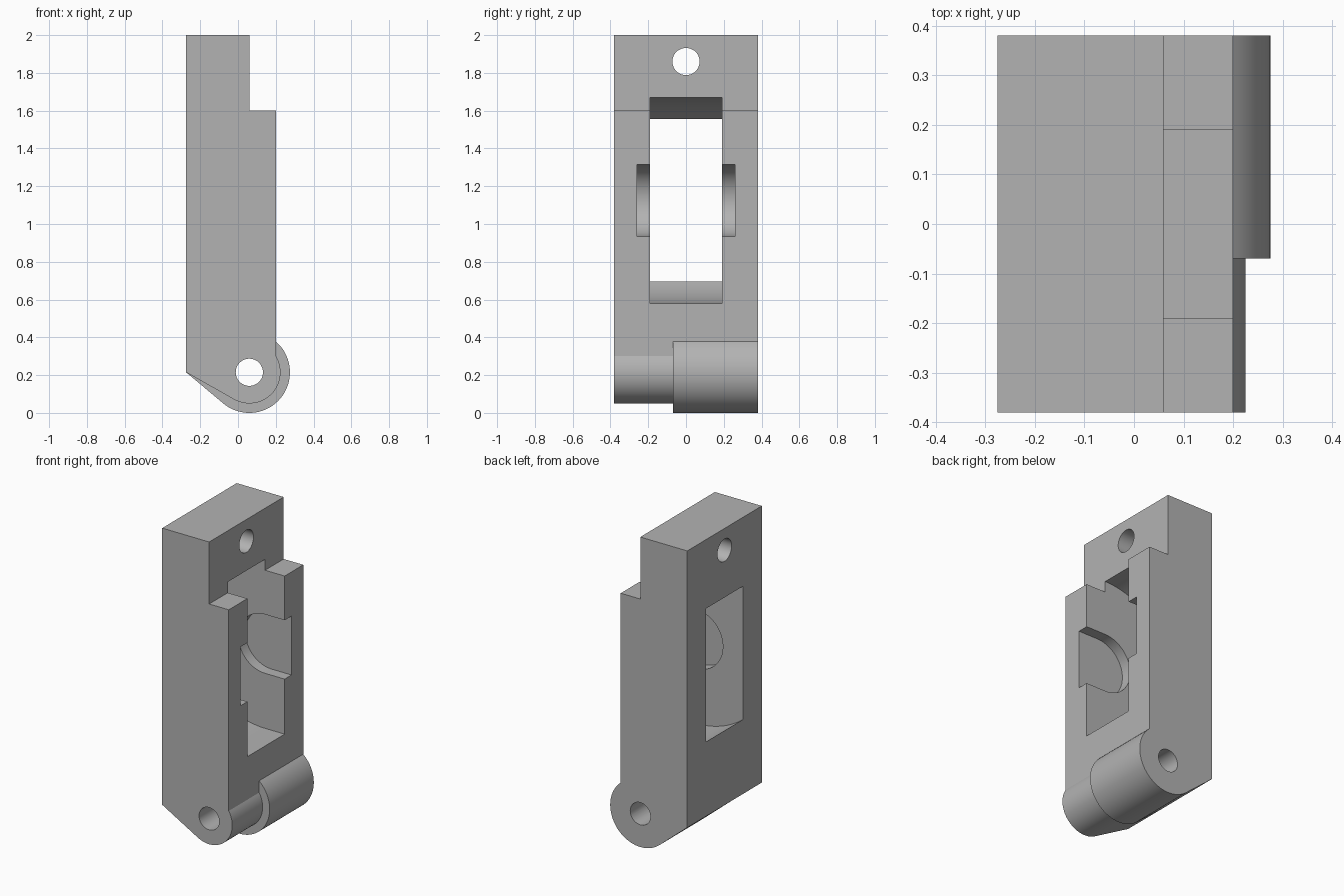
import bpy, bmesh
from math import acos, asin, cos, sin, pi, radians
from mathutils import Vector

cube = bpy.data.objects.get("Cube")
if cube:
    bpy.data.objects.remove(cube, do_unlink=True)

grey = bpy.data.materials.new("plain grey")
grey.use_nodes = True
grey.diffuse_color = (0.45, 0.45, 0.45, 1)
grey.node_tree.nodes["Principled BSDF"].inputs["Base Color"].default_value = grey.diffuse_color

# Main dimensions
BACK, STEP, FRONT = -0.275, 0.06, 0.2
HALF = 0.38
PIN_Z, WHEEL_Z = 0.215, 1.125


def arc(cx, cz, r, a0, a1, n=40):
    return [(cx + r * cos(a0 + (a1 - a0) * i / n), cz + r * sin(a0 + (a1 - a0) * i / n))
            for i in range(n + 1)]


def prism(name, profile, y0, y1):
    """Extrude an x-z profile along y."""
    bm = bmesh.new()
    face = bm.faces.new([bm.verts.new((x, y0, z)) for x, z in profile])
    new = bmesh.ops.extrude_face_region(bm, geom=[face])["geom"]
    verts = [v for v in new if isinstance(v, bmesh.types.BMVert)]
    bmesh.ops.translate(bm, verts=verts, vec=Vector((0, y1 - y0, 0)))
    bmesh.ops.recalc_face_normals(bm, faces=bm.faces)
    mesh = bpy.data.meshes.new(name)
    bm.to_mesh(mesh)
    bm.free()
    mesh.materials.append(grey)
    obj = bpy.data.objects.new(name, mesh)
    bpy.context.collection.objects.link(obj)
    return obj


def combine(target, other, operation):
    mod = target.modifiers.new(operation.lower(), "BOOLEAN")
    mod.operation, mod.solver, mod.object = operation, "EXACT", other
    bpy.context.view_layer.objects.active = target
    bpy.ops.object.modifier_apply(modifier=mod.name)
    bpy.data.objects.remove(other, do_unlink=True)


def knuckle_outline(r):
    """Tangent line from the back corner, then round the pin to the front face."""
    start = pi + acos(r / (STEP - BACK))
    end = 2 * pi + acos((FRONT - STEP) / r)
    return [(BACK, PIN_Z)] + arc(STEP, PIN_Z, r, start, end)


def slot_outline(r, back_angle):
    """Round-backed slot running straight out through the front."""
    return arc(STEP, WHEEL_Z, r, pi / 2, pi / 2 + back_angle) + \
        arc(STEP, WHEEL_Z, r, 3 * pi / 2 - back_angle, 3 * pi / 2) + \
        [(0.5, WHEEL_Z - r), (0.5, WHEEL_Z + r)]


# Stepped body with slim knuckle, then the thicker knuckle
body = prism("roller_housing", knuckle_outline(0.165) +
             [(FRONT, 1.6), (STEP, 1.6), (STEP, 2), (BACK, 2)], -HALF, HALF)
combine(body, prism("thick_knuckle", knuckle_outline(0.215), -0.07, HALF), "UNION")

# Wheel opening, axle slots and hinge pin hole
wheel_angle = asin(0.4 / 0.545)
combine(body, prism("wheel_cutter", slot_outline(0.545, wheel_angle), -0.19, 0.19), "DIFFERENCE")
combine(body, prism("axle_cutter", slot_outline(0.19, pi / 2 - 0.001), -0.26, 0.26), "DIFFERENCE")
combine(body, prism("pin_cutter", arc(STEP, PIN_Z, 0.072, 0, 2 * pi, 48)[:-1], -1, 1), "DIFFERENCE")

# Mounting hole through the top
hole = prism("mount_cutter", arc(0, 0, 0.072, 0, 2 * pi, 48)[:-1], -1, 1)
hole.rotation_euler.z = pi / 2
hole.location.z = 1.86
bpy.context.view_layer.update()
combine(body, hole, "DIFFERENCE")

# Shading
bpy.ops.object.select_all(action="DESELECT")
body.select_set(True)
bpy.context.view_layer.objects.active = body
bpy.ops.object.shade_smooth_by_angle(angle=radians(30))
normals = body.modifiers.new("flat_face_normals", "WEIGHTED_NORMAL")
normals.keep_sharp = True
